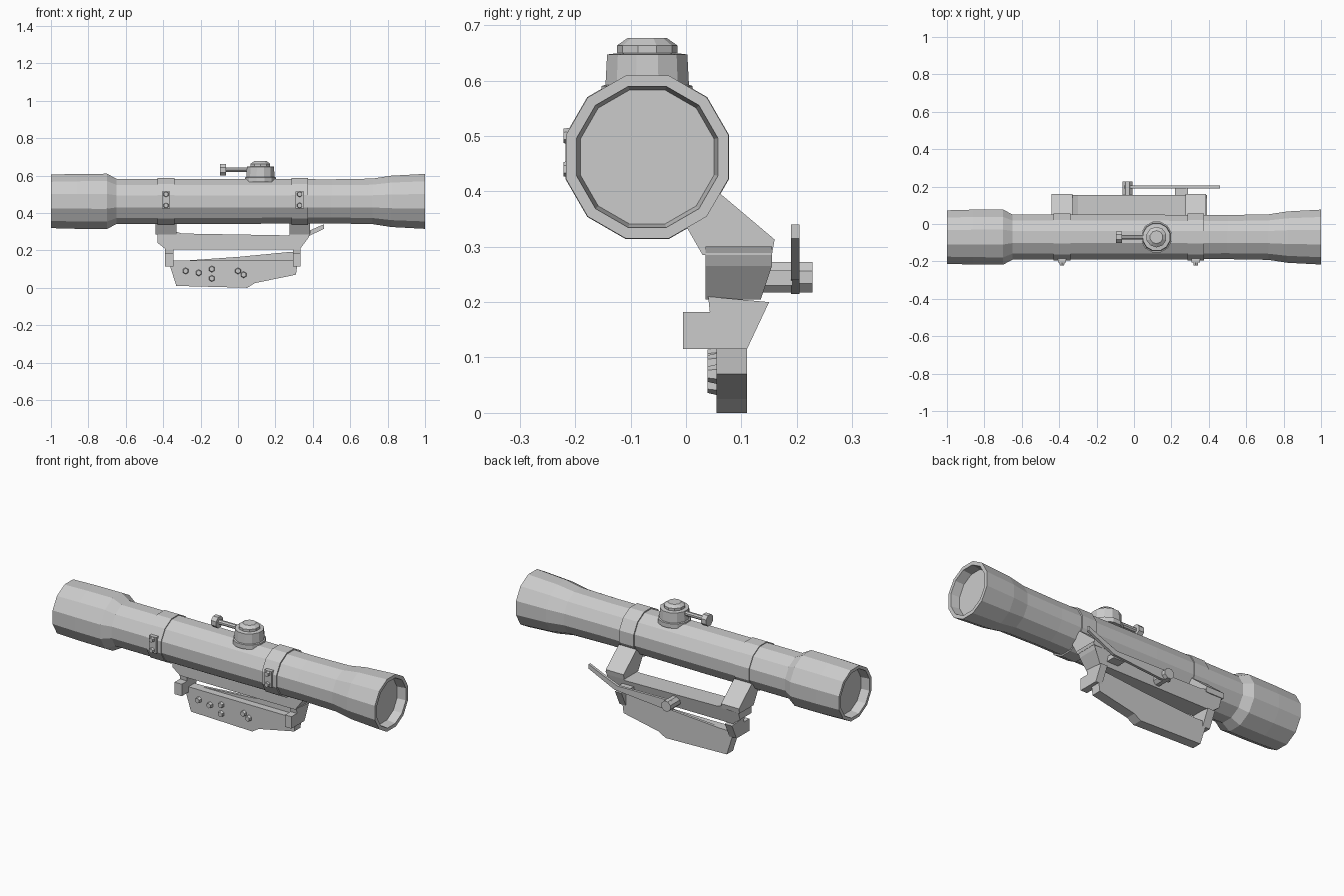
import bpy, bmesh, math
from mathutils import Vector

if "Cube" in bpy.data.objects:
    bpy.data.objects.remove(bpy.data.objects["Cube"])

CY, CZ = -0.07, 0.467          # sight tube axis (runs along x)


def finish(name, bm):
    bmesh.ops.recalc_face_normals(bm, faces=bm.faces)
    me = bpy.data.meshes.new(name)
    bm.to_mesh(me)
    bm.free()
    ob = bpy.data.objects.new(name, me)
    bpy.context.collection.objects.link(ob)
    return ob


def lathe(name, profile, origin, axis, sides=12, closed=False):
    """Spin (distance along axis, radius) points; open profiles get end caps."""
    bm = bmesh.new()
    q = Vector(axis).to_track_quat('Z', 'Y')
    rings = []
    for d, r in profile:
        ring = []
        for i in range(sides):
            a = 2 * math.pi * (i + 0.5) / sides
            p = q @ Vector((r * math.cos(a), r * math.sin(a), d))
            ring.append(bm.verts.new(p + Vector(origin)))
        rings.append(ring)
    pairs = list(zip(rings, rings[1:]))
    if closed:
        pairs.append((rings[-1], rings[0]))
    else:
        bm.faces.new(rings[0])
        bm.faces.new(rings[-1])
    for a, b in pairs:
        for i in range(sides):
            j = (i + 1) % sides
            bm.faces.new((a[i], a[j], b[j], b[i]))
    return finish(name, bm)


def prism(name, pts, lo, hi, plane):
    """Extrude a polygon: plane 'yz' runs along x, plane 'xz' runs along y."""
    bm = bmesh.new()
    def make(t):
        return [bm.verts.new((t, a, b) if plane == 'yz' else (a, t, b)) for a, b in pts]
    v0, v1 = make(lo), make(hi)
    bm.faces.new(v0)
    bm.faces.new(v1)
    for i in range(len(pts)):
        j = (i + 1) % len(pts)
        bm.faces.new((v0[i], v0[j], v1[j], v1[i]))
    return finish(name, bm)


def box(name, x0, x1, y0, y1, z0, z1):
    return prism(name, [(y0, z0), (y1, z0), (y1, z1), (y0, z1)], x0, x1, 'yz')


# Main tube: bell at each end, lenses recessed in the rims
lathe("scope_tube", [(-0.95, 0.125), (-1.0, 0.13), (-1.0, 0.148), (-0.86, 0.152),
                     (-0.70, 0.153), (-0.65, 0.125), (-0.1, 0.125), (0.5, 0.122),
                     (0.72, 0.126), (0.82, 0.142), (1.0, 0.152), (1.0, 0.132),
                     (0.95, 0.125)], (0, CY, CZ), (1, 0, 0))

# Clamp rings, front screw lugs and sloping arms to the side mount
for tag, x in (("left", -0.385), ("right", 0.33)):
    lathe(f"{tag}_clamp_ring", [(-0.045, 0.115), (-0.045, 0.13), (0.045, 0.13),
                                (0.045, 0.115)], (x, CY, CZ), (1, 0, 0), closed=True)
    box(f"{tag}_clamp_lug", x - 0.022, x + 0.022, -0.207, -0.185, 0.43, 0.52)
    for k, z in enumerate((0.445, 0.505)):
        lathe(f"{tag}_clamp_screw_{k}", [(0, 0.016), (0.018, 0.013)],
              (x, -0.203, z), (0, -1, 0), 6)
    prism(f"{tag}_mount_arm", [(-0.01, 0.36), (0.045, 0.415), (0.16, 0.318),
                               (0.155, 0.29), (0.03, 0.29)],
          x - 0.055, x + 0.055, 'yz')

# Elevation turret with stepped cap
tx, ty = 0.12, -0.07
lathe("turret_base", [(0.57, 0.085), (0.595, 0.085), (0.605, 0.055), (0.615, 0.055)],
      (tx, ty, 0), (0, 0, 1))
lathe("turret_drum", [(0.597, 0.078), (0.652, 0.075), (0.655, 0.05)],
      (tx, ty, 0), (0, 0, 1))
lathe("turret_cap", [(0.65, 0.055), (0.668, 0.055), (0.682, 0.035)],
      (tx, ty, 0), (0, 0, 1), 10)
lathe("turret_side_stem", [(0, 0.013), (0.12, 0.013)], (-0.07, ty, 0.636), (1, 0, 0), 8)
lathe("turret_side_knob", [(0, 0.033), (0.032, 0.033)], (-0.097, ty, 0.635), (1, 0, 0), 8)

# Upper rail of the side mount
rail = prism("mount_rail", [(-0.43, 0.30), (-0.43, 0.245), (-0.385, 0.21), (0.33, 0.21),
                            (0.375, 0.27), (0.39, 0.305), (0.30, 0.305), (0.27, 0.285),
                            (-0.30, 0.295), (-0.33, 0.305)], 0.035, 0.155, 'xz')
for v in rail.data.vertices:            # narrower toward the bottom
    if v.co.y > 0.1 and v.co.z < 0.25:
        v.co.y = 0.135

# End posts joining rail and lower plate, open between them
for tag, x0, x1 in (("left", -0.39, -0.345), ("right", 0.295, 0.335)):
    prism(f"{tag}_post", [(0.04, 0.215), (0.15, 0.205), (0.11, 0.12), (0.05, 0.12)],
          x0, x1, 'yz')
    box(f"{tag}_post_foot", x0, x1, -0.005, 0.06, 0.12, 0.187)
prism("right_plate_lip", [(-0.36, 0.145), (0.30, 0.145), (0.30, 0.195), (0.26, 0.195),
                          (0.0, 0.17)], 0.095, 0.11, 'xz')

# Lower side plate and its screws
prism("lower_plate", [(-0.37, 0.15), (-0.36, 0.11), (-0.33, 0.015), (0.05, 0.005),
                      (0.09, 0.03), (0.31, 0.075), (0.32, 0.15)], 0.055, 0.11, 'xz')
for k, (x, z) in enumerate(((-0.28, 0.095), (-0.21, 0.085), (-0.14, 0.055),
                            (-0.14, 0.105), (0.0, 0.095), (0.03, 0.075))):
    lathe(f"plate_screw_{k}", [(0, 0.018), (0.018, 0.014)], (x, 0.057, z), (0, -1, 0), 6)

# Locking lever on the rear of the mount
prism("lever", [(-0.06, 0.225), (0.0, 0.22), (0.30, 0.245), (0.46, 0.32), (0.46, 0.345),
                (0.38, 0.31), (0.28, 0.27), (-0.05, 0.275)], 0.19, 0.205, 'xz')
lathe("lever_pivot", [(0.13, 0.03), (0.228, 0.03)], (-0.035, 0, 0.25), (0, 1, 0), 8)
box("lever_guide", 0.22, 0.29, 0.13, 0.192, 0.235, 0.262)

# Everything stands on z = 0
low = min(v.co.z for o in bpy.data.objects for v in o.data.vertices)
for o in bpy.data.objects:
    for v in o.data.vertices:
        v.co.z -= low
